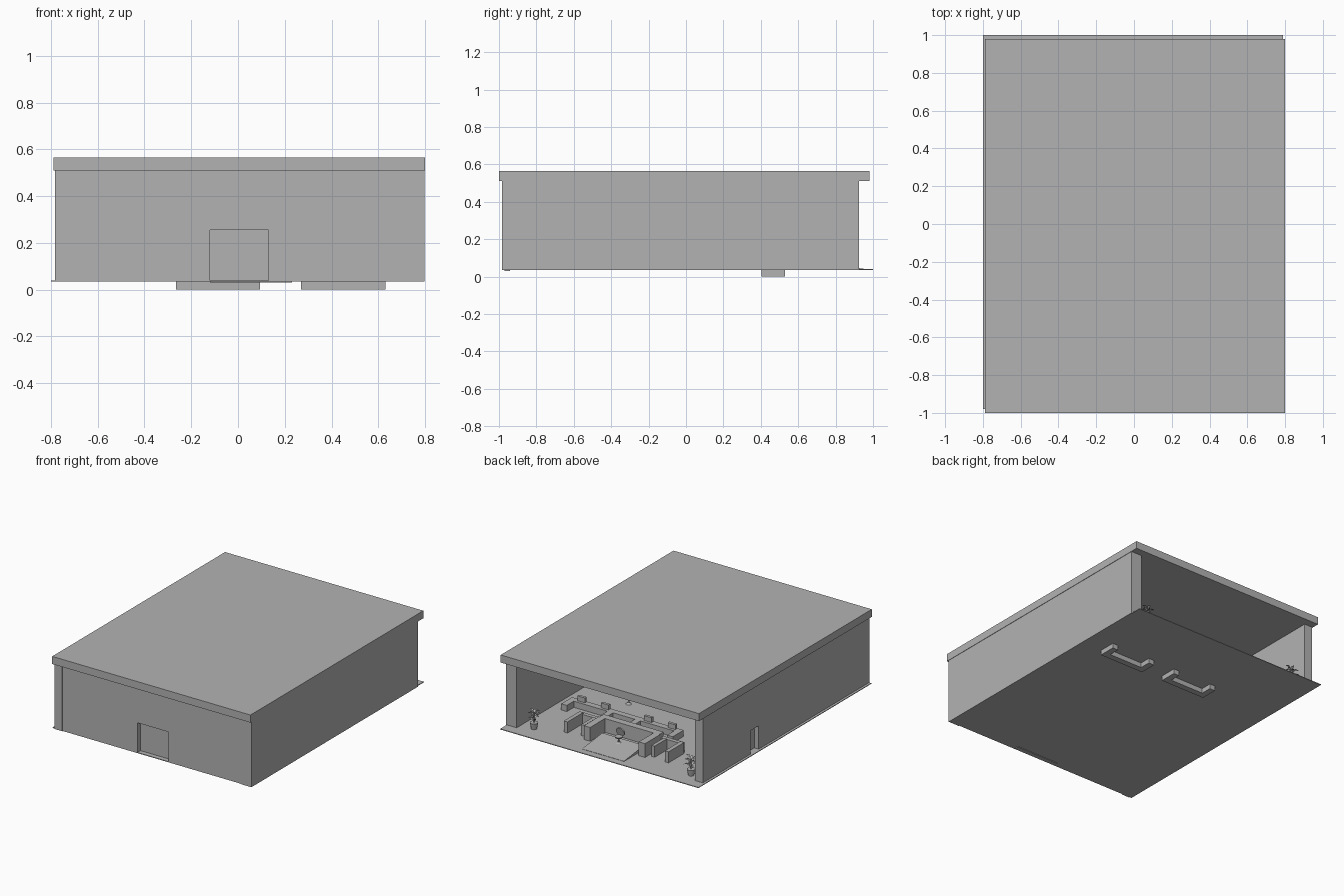
import bpy, bmesh, math, random
from mathutils import Matrix, Vector

random.seed(4)
if "Cube" in bpy.data.objects:
    bpy.data.objects.remove(bpy.data.objects["Cube"], do_unlink=True)

GREY = (0.45, 0.45, 0.45, 1)
mat = bpy.data.materials.new("plain grey")
mat.use_nodes = True
mat.diffuse_color = GREY
mat.node_tree.nodes["Principled BSDF"].inputs["Base Color"].default_value = GREY

FLOOR = 0.04   # top of the floor plate
EAVES = 0.51   # underside of the roof


def finish(name, bm):
    bmesh.ops.recalc_face_normals(bm, faces=bm.faces)
    mesh = bpy.data.meshes.new(name)
    bm.to_mesh(mesh)
    bm.free()
    mesh.materials.append(mat)
    ob = bpy.data.objects.new(name, mesh)
    bpy.context.collection.objects.link(ob)
    return ob


def add_box(bm, x, y, z):
    """Box spanning three (low, high) ranges."""
    size = [r[1] - r[0] for r in (x, y, z)]
    mid = [(r[0] + r[1]) / 2 for r in (x, y, z)]
    m = Matrix.Translation(mid) @ Matrix.Diagonal((*size, 1))
    return bmesh.ops.create_cube(bm, size=1, matrix=m)["verts"]


def boxes(name, *spans):
    bm = bmesh.new()
    for span in spans:
        add_box(bm, *span)
    return finish(name, bm)


def add_cone(bm, pos, r1, r2, h, sides=12):
    m = Matrix.Translation(Vector(pos) + Vector((0, 0, h / 2)))
    bmesh.ops.create_cone(bm, cap_ends=True, segments=sides,
                          radius1=r1, radius2=r2, depth=h, matrix=m)


def cut(ob, name, *span):
    """Sink a doorway into a wall."""
    cutter = boxes(name, span)
    cutter.hide_render = True
    cutter.hide_viewport = True
    mod = ob.modifiers.new("doorway", "BOOLEAN")
    mod.operation = "DIFFERENCE"
    mod.solver = "EXACT"
    mod.object = cutter


# Shell
boxes("floor", ((-0.8, 0.79), (-0.98, 1), (0.035, FLOOR)))
boxes("roof", ((-0.79, 0.8), (-1, 0.98), (EAVES, 0.565)))
boxes("left_wall", ((0.71, 0.797), (-0.985, 0.925), (0.035, EAVES)))
right_wall = boxes("right_wall", ((-0.783, -0.72), (-0.985, 0.925), (0.035, EAVES)))
front_wall = boxes("front_wall", ((-0.72, 0.71), (-0.98, -0.91), (0.035, EAVES)))
cut(front_wall, "front_door_cutter", (-0.12, 0.13), (-1.1, -0.945), (FLOOR, 0.255))
cut(right_wall, "side_door_cutter", (-0.9, -0.748), (0.285, 0.378), (FLOOR, 0.21))
boxes("threshold", ((-0.12, 0.23), (-0.97, -0.94), (0.031, 0.038)))

# Pair of U-shaped desks whose feet drop through the floor
for side, x0 in (("left", 0.27), ("right", -0.265)):
    x1 = x0 + 0.36
    boxes(side + "_desk",
          ((x0, x1), (0.405, 0.45), (0, 0.085)),
          ((x0, x0 + 0.045), (0.45, 0.53), (0, 0.085)),
          ((x1 - 0.045, x1), (0.45, 0.53), (0, 0.085)))
    boxes(side + "_desk_screens",
          *[((x0 + d, x0 + d + 0.06), (0.41, 0.43), (0.085, 0.12)) for d in (0.05, 0.24)])
boxes("link_counter", ((0.095, 0.27), (0.405, 0.45), (FLOOR, 0.085)))

# Reception counter with partitions
boxes("reception_counter", ((-0.24, 0.24), (0.6, 0.65), (FLOOR, 0.14)),
      *[((s * 0.22 - 0.025, s * 0.22 + 0.025), (0.65, 0.82), (FLOOR, 0.14)) for s in (-1, 1)])
for side, s in (("left", 1), ("right", -1)):
    spans = [((0.24, 0.41), (0.6, 0.63), (FLOOR, 0.11)),
             ((0.39, 0.42), (0.62, 0.8), (FLOOR, 0.12)),
             ((0.27, 0.295), (0.64, 0.78), (FLOOR, 0.12))]
    boxes(side + "_booth", *[(tuple(sorted((s * x[0], s * x[1]))), y, z)
                             for x, y, z in spans])

# Low sloping platform
bm = bmesh.new()
for v in add_box(bm, (-0.168, 0.168), (0.72, 0.95), (0.036, 0.07)):
    if v.co.z > 0.05 and v.co.y > 0.9:
        v.co.z = 0.042
finish("sloping_platform", bm)

# Round-backed chair and small stool
bm = bmesh.new()
add_cone(bm, (0, 0.77, 0.055), 0.03, 0.008, 0.015)
add_cone(bm, (0, 0.77, 0.065), 0.006, 0.006, 0.04)
add_cone(bm, (0, 0.77, 0.1), 0.025, 0.028, 0.01)
tilt = Matrix.Translation((0, 0.75, 0.135)) @ Matrix.Rotation(math.radians(75), 4, "X")
bmesh.ops.create_cone(bm, cap_ends=True, segments=16, radius1=0.033, radius2=0.033,
                      depth=0.008, matrix=tilt)
finish("chair", bm)
bm = bmesh.new()
add_cone(bm, (0.32, 0.2, FLOOR), 0.02, 0.006, 0.012)
add_cone(bm, (0.32, 0.2, FLOOR), 0.005, 0.005, 0.045)
add_cone(bm, (0.32, 0.2, 0.082), 0.022, 0.022, 0.012)
finish("stool", bm)

# Potted plants at the open back
for side, x in (("left", 0.61), ("right", -0.65)):
    bm = bmesh.new()
    base = Vector((x, 0.87, FLOOR))
    add_cone(bm, base, 0.019, 0.028, 0.045)
    add_cone(bm, base, 0.004, 0.003, 0.12, 6)
    for i in range(14):
        turn = Matrix.Rotation(i * 2.4, 3, "Z")
        root = base + Vector((0, 0, 0.05 + 0.005 * i))
        reach = random.uniform(0.04, 0.055)
        leaf = [(0, 0, 0), (reach / 2, 0.01, 0.025), (reach, 0, 0.02), (reach / 2, -0.01, 0.025)]
        bm.faces.new([bm.verts.new(root + turn @ Vector(p)) for p in leaf])
    finish(side + "_potted_plant", bm)
